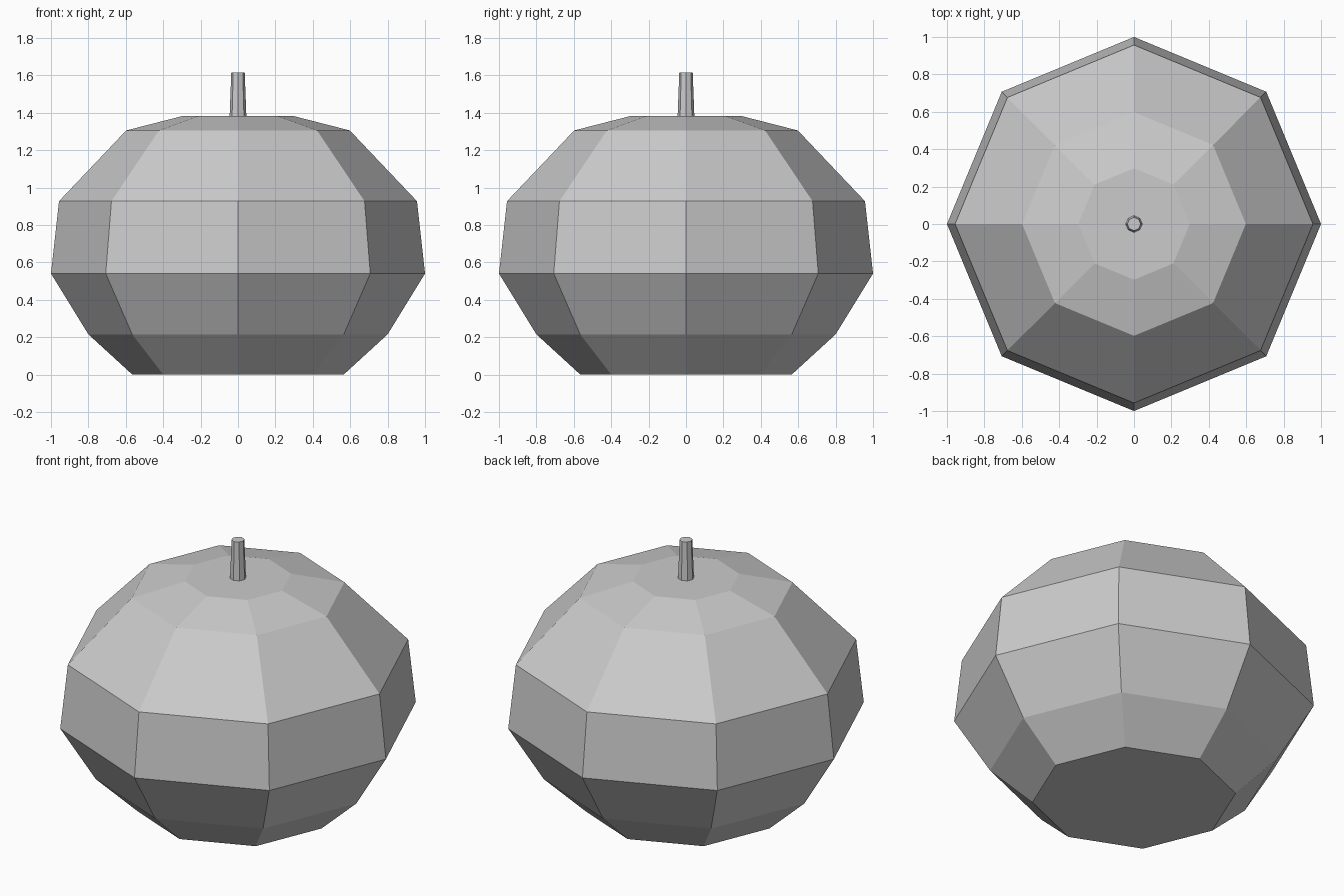
import bpy
import bmesh
from math import cos, sin, tau

SIDES = 8

cube = bpy.data.objects.get("Cube")
if cube:
    bpy.data.objects.remove(cube, do_unlink=True)

# Single plain grey material
grey = bpy.data.materials.new("light_grey")
grey.use_nodes = True
colour = (0.6, 0.6, 0.6, 1)
grey.diffuse_color = colour
grey.node_tree.nodes["Principled BSDF"].inputs["Base Color"].default_value = colour


def lathe(name, profile):
    """Closed faceted solid from (radius, height) rings, bottom to top."""
    bm = bmesh.new()
    rings = [[bm.verts.new((r * cos(tau * i / SIDES), r * sin(tau * i / SIDES), z))
              for i in range(SIDES)] for r, z in profile]
    for low, high in zip(rings, rings[1:]):
        for i in range(SIDES):
            j = (i + 1) % SIDES
            bm.faces.new((low[i], low[j], high[j], high[i]))
    bm.faces.new(rings[0][::-1])
    bm.faces.new(rings[-1])
    mesh = bpy.data.meshes.new(name)
    bm.to_mesh(mesh)
    bm.free()
    mesh.materials.append(grey)
    obj = bpy.data.objects.new(name, mesh)
    bpy.context.collection.objects.link(obj)
    return obj


# Squat rounded body with a flat base and crown
lathe("body", [(0.565, 0), (0.8, 0.215), (1, 0.54),
               (0.957, 0.927), (0.598, 1.305), (0.298, 1.382)])

# Thin tapered stem on the crown
lathe("stem", [(0.045, 1.375), (0.036, 1.615)])
